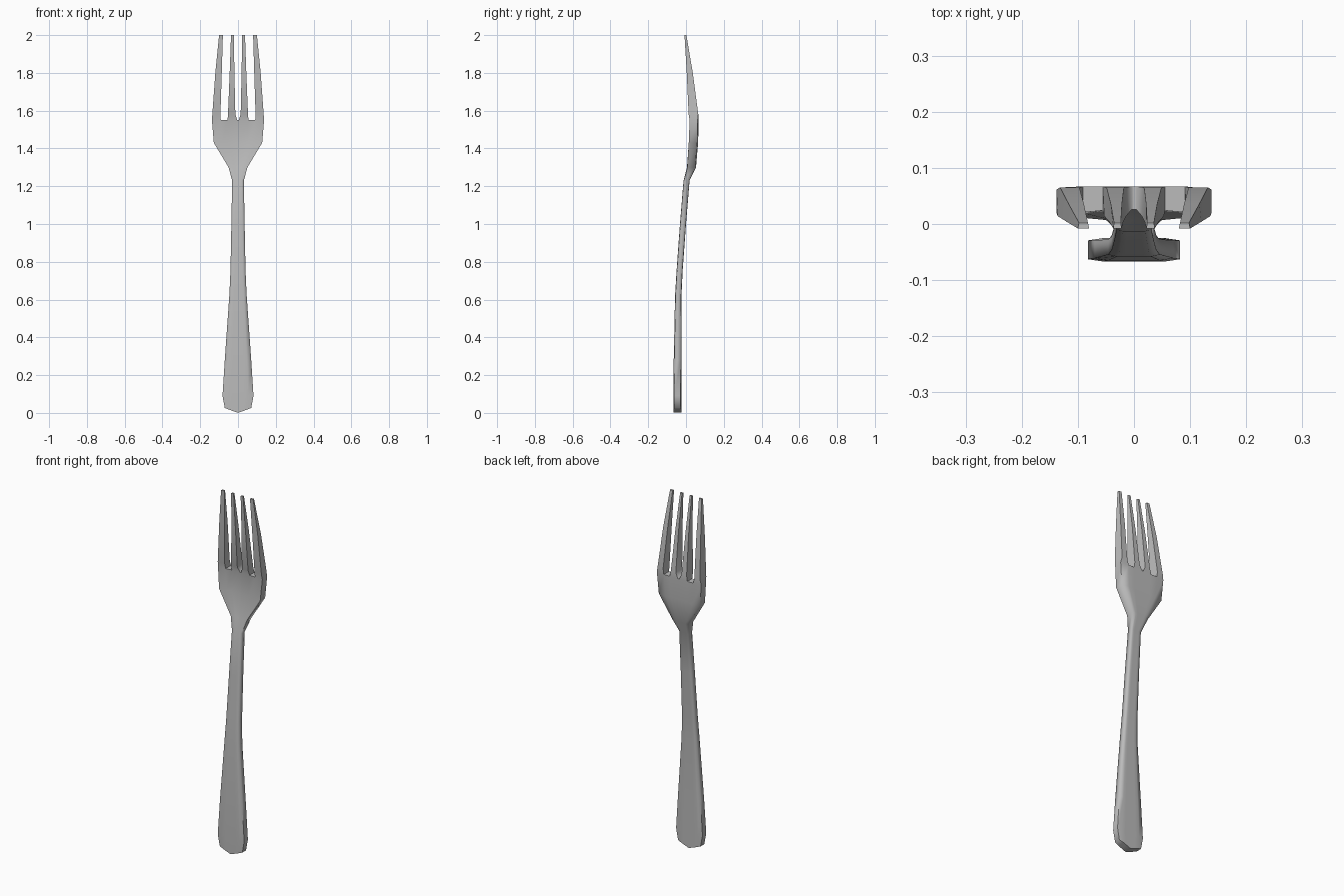
import bpy
import bmesh
import math

cube = bpy.data.objects.get("Cube")
if cube:
    bpy.data.objects.remove(cube, do_unlink=True)

steel = bpy.data.materials.new("brushed_steel")
steel.use_nodes = True
steel.diffuse_color = (0.5, 0.5, 0.5, 1)
steel.node_tree.nodes["Principled BSDF"].inputs["Base Color"].default_value = (0.5, 0.5, 0.5, 1)

# Columns across the width, as fractions of the half width
COLUMNS = (-1, -0.66, -0.4, -0.03, 0.03, 0.4, 0.66, 1)

# Handle and bowl stations: height, half width, front y, back y, hollow depth
BODY = [
    (0.0, 0.070, -0.066, -0.025, 0),
    (0.09, 0.082, -0.067, -0.025, 0),
    (0.28, 0.070, -0.065, -0.025, 0),
    (0.62, 0.046, -0.058, -0.024, 0),
    (0.75, 0.040, -0.050, -0.018, 0),
    (1.00, 0.035, -0.032, 0.000, 0),
    (1.23, 0.031, -0.013, 0.019, 0),
    (1.30, 0.050, 0.002, 0.053, 0.006),
    (1.43, 0.128, 0.009, 0.064, 0.016),
    (1.55, 0.138, 0.014, 0.067, 0.012),
]

# Tine stations: height, front y, back y, outer tine x range, inner tine x range
TINES = [
    (1.58, 0.014, 0.065, (0.093, 0.136), (0.014, 0.053)),
    (1.80, 0.004, 0.036, (0.086, 0.120), (0.019, 0.044)),
    (2.00, -0.008, 0.002, (0.080, 0.100), (0.022, 0.037)),
]

bm = bmesh.new()


def bridge(lower, upper):
    """Join two (front, back) rows of vertices into a closed band."""
    a = lower[0] + lower[1][::-1]
    b = upper[0] + upper[1][::-1]
    for i in range(len(a)):
        j = (i + 1) % len(a)
        bm.faces.new((a[i], a[j], b[j], b[i]))


def cap(row, i):
    """Close one column of a row between front and back."""
    front, back = row
    bm.faces.new((front[i], front[i + 1], back[i + 1], back[i]))


# Handle, neck and bowl, with a pointed butt end
rows = []
for n, (z, half, y_front, y_back, hollow) in enumerate(BODY):
    bevel = 0.1 * (y_back - y_front)
    front, back = [], []
    for f in COLUMNS:
        edge = bevel if abs(f) == 1 else 0
        height = z + (0.026 * abs(f) if n == 0 else 0)
        dish = hollow * (1 - f * f)
        front.append(bm.verts.new((f * half, y_front + edge + dish, height)))
        back.append(bm.verts.new((f * half, y_back - edge, height)))
    rows.append((front, back))
for lower, upper in zip(rows, rows[1:]):
    bridge(lower, upper)
for i in range(len(COLUMNS) - 1):
    cap(rows[0], i)

# Floors of the three slots
top = rows[-1]
for i in (1, 3, 5):
    cap(top, i)

# Four tapering tines rising from the bowl
for i in (0, 2, 4, 6):
    side = -1 if i < 4 else 1
    previous = (top[0][i:i + 2], top[1][i:i + 2])
    for z, y_front, y_back, outer, inner in TINES:
        span = sorted(side * x for x in (outer if i in (0, 6) else inner))
        # The back is narrower than the front
        mid = sum(span) / 2
        row = ([bm.verts.new((x, y_front, z)) for x in span],
               [bm.verts.new((mid + (x - mid) * 0.8, y_back, z)) for x in span])
        bridge(previous, row)
        previous = row
    cap(previous, 0)

bmesh.ops.recalc_face_normals(bm, faces=bm.faces)
mesh = bpy.data.meshes.new("fork")
bm.to_mesh(mesh)
bm.free()
mesh.materials.append(steel)
fork = bpy.data.objects.new("fork", mesh)
bpy.context.collection.objects.link(fork)

# Soft shading over the rounded metal
bpy.ops.object.select_all(action='DESELECT')
fork.select_set(True)
bpy.context.view_layer.objects.active = fork
bpy.ops.object.shade_smooth_by_angle(angle=math.radians(80))
